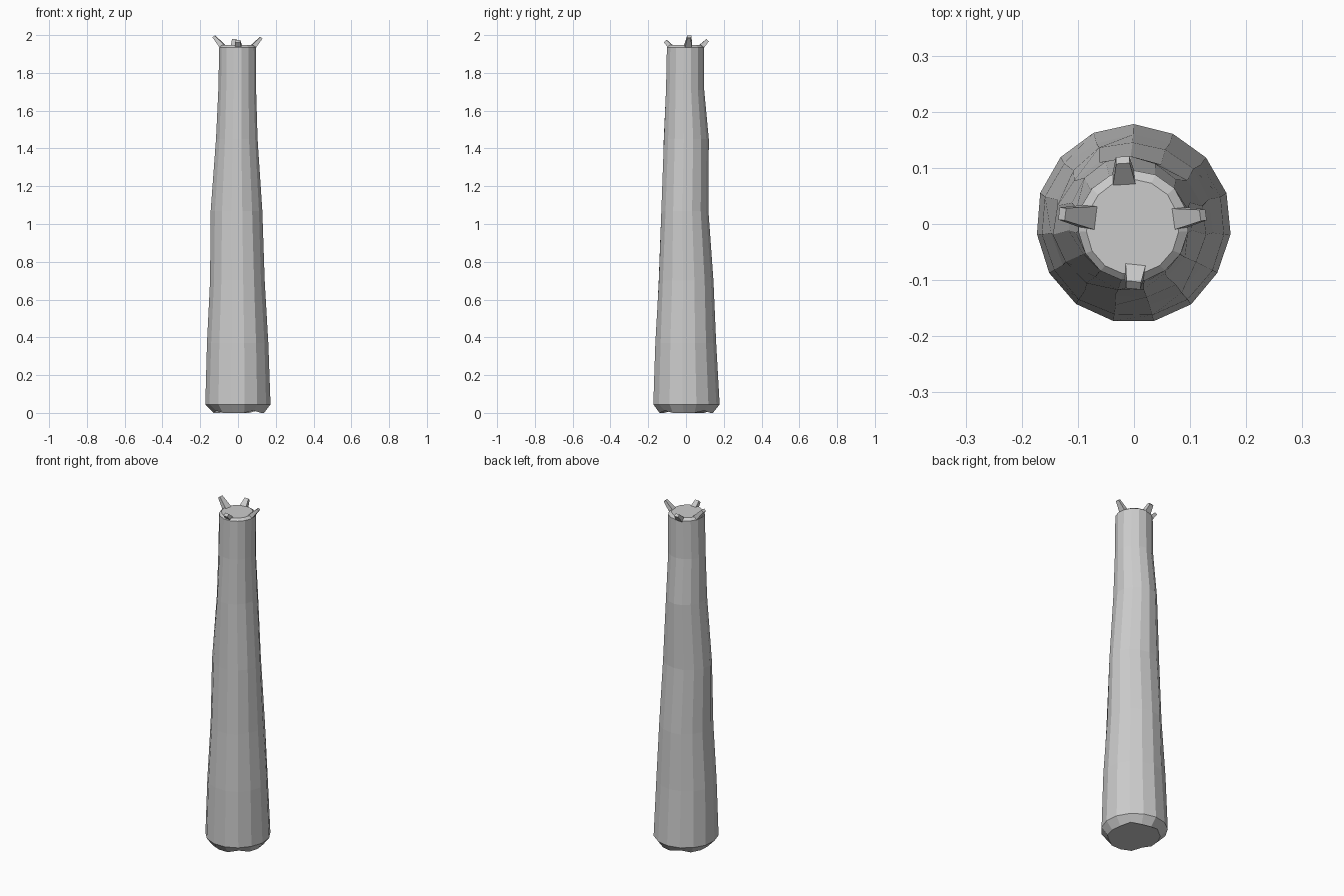
import bpy, bmesh, math, random
from mathutils import Vector

if "Cube" in bpy.data.objects:
    bpy.data.objects.remove(bpy.data.objects["Cube"])

random.seed(4)
SIDES = 15


def finish(name, bm):
    bmesh.ops.recalc_face_normals(bm, faces=bm.faces)
    mesh = bpy.data.meshes.new(name)
    bm.to_mesh(mesh)
    bm.free()
    obj = bpy.data.objects.new(name, mesh)
    bpy.context.collection.objects.link(obj)
    return obj


def loft(bm, rings):
    loops = [[bm.verts.new(p) for p in ring] for ring in rings]
    n = len(loops[0])
    for a, b in zip(loops, loops[1:]):
        for i in range(n):
            j = (i + 1) % n
            bm.faces.new((a[i], a[j], b[j], b[i]))
    bm.faces.new(loops[0][::-1])
    bm.faces.new(loops[-1])


# Trunk: uneven tapered rings (z, x min, x max, y min, y max, roughness)
profile = [
    (0.005, -0.134, 0.140, -0.140, 0.144, 0.004),
    (0.045, -0.174, 0.172, -0.175, 0.176, 0.001),
    (0.37, -0.164, 0.161, -0.163, 0.159, 0.002),
    (0.70, -0.147, 0.142, -0.147, 0.146, 0.003),
    (1.07, -0.142, 0.130, -0.131, 0.119, 0.003),
    (1.45, -0.114, 0.103, -0.117, 0.119, 0.003),
    (1.71, -0.105, 0.098, -0.106, 0.096, 0.003),
    (1.935, -0.100, 0.096, -0.102, 0.096, 0.001),
    (1.947, -0.085, 0.080, -0.090, 0.080, 0.001),
]
rings = []
for z, x0, x1, y0, y1, rough in profile:
    ring = []
    for i in range(SIDES):
        a = math.pi / 2 + i * math.tau / SIDES
        k = 1.005 + random.uniform(-rough, rough) / 0.12
        ring.append(((x0 + x1) / 2 + (x1 - x0) / 2 * k * math.cos(a),
                     (y0 + y1) / 2 + (y1 - y0) / 2 * k * math.sin(a), z))
    # Slightly wavy underside rim, resting on the ground
    if z < 0.04:
        ring = [(x, y, 0.012 * (i % 4 == 1)) for i, (x, y, _) in enumerate(ring)]
    rings.append(ring)
bm = bmesh.new()
loft(bm, rings)
finish("trunk", bm)


# Splinters: tapered four-sided spikes leaning outward from the top rim
def splinter(name, base, tip, width, tip_width):
    base, tip = Vector(base), Vector(tip)
    axis = (tip - base).normalized()
    side = axis.cross(Vector((0, 0, 1))).normalized()
    up = side.cross(axis)

    def section(p, w):
        return [p + side * w * s + up * w * 0.7 * t
                for s, t in ((-0.5, -0.5), (0.5, -0.5), (0.5, 0.5), (-0.5, 0.5))]
    bm = bmesh.new()
    loft(bm, [section(base, width), section(tip, tip_width)])
    finish(name, bm)


splinter("splinter_left", (-0.079, 0.012, 1.937), (-0.128, 0.018, 1.993), 0.042, 0.022)
splinter("splinter_right", (0.079, 0.010, 1.937), (0.123, 0.016, 1.986), 0.038, 0.020)
splinter("splinter_back", (-0.018, 0.080, 1.937), (-0.020, 0.114, 1.973), 0.040, 0.024)
splinter("splinter_front", (0.002, -0.080, 1.937), (-0.001, -0.109, 1.968), 0.036, 0.026)
